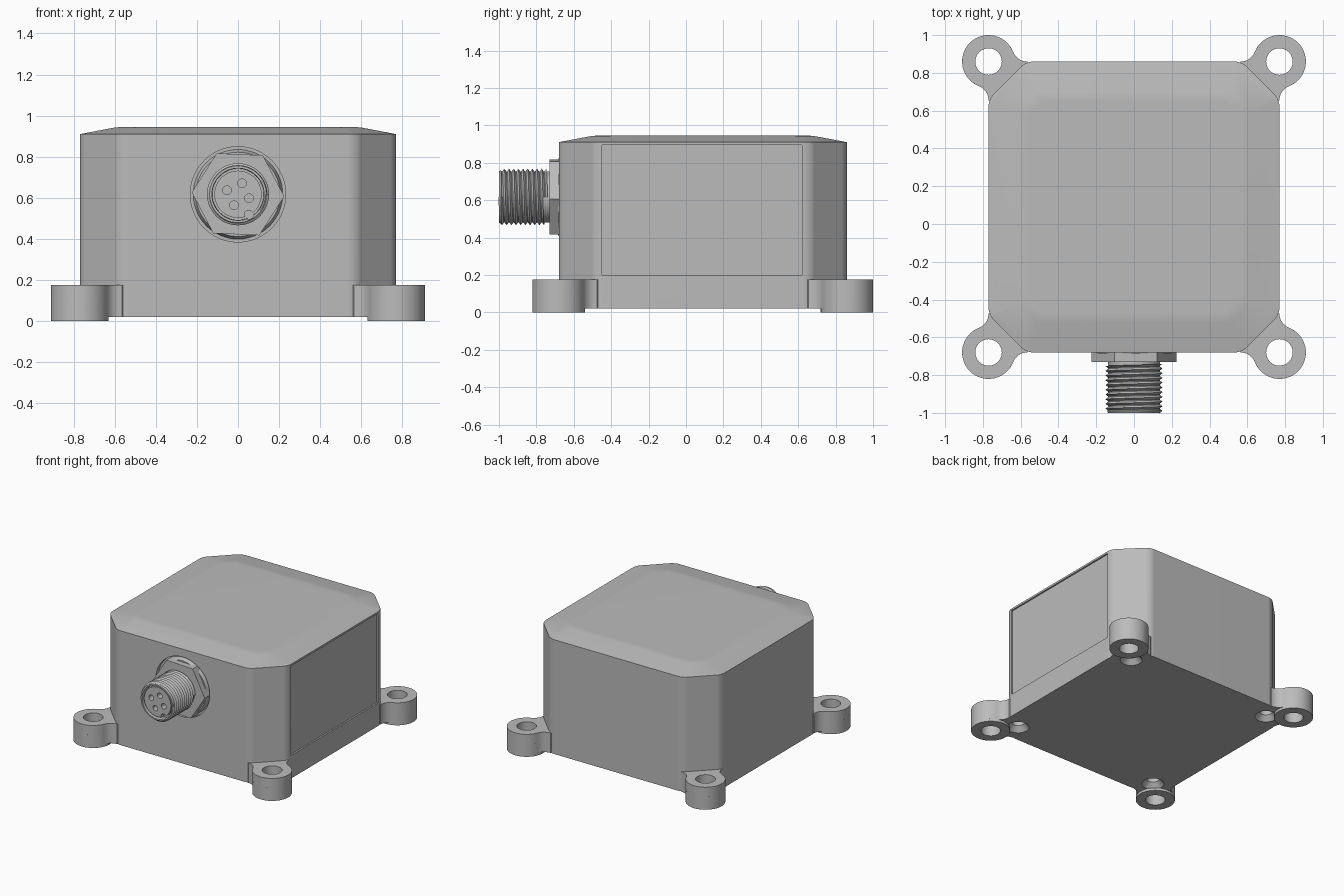
import bpy, bmesh
from math import sin, cos, pi, radians, atan2
from mathutils import Matrix, Vector

if "Cube" in bpy.data.objects:
    bpy.data.objects.remove(bpy.data.objects["Cube"])

grey = bpy.data.materials.new("light_grey")
grey.use_nodes = True
grey.diffuse_color = (0.5, 0.5, 0.5, 1)
grey.node_tree.nodes["Principled BSDF"].inputs["Base Color"].default_value = grey.diffuse_color

HALF, MID_Y, CUT = 0.77, 0.09, 0.2      # body half width, centre in y, corner cut
FLOOR, RIM, TOP = 0.02, 0.91, 0.945
PORT_Z = 0.617


def finish(name, bm):
    bmesh.ops.recalc_face_normals(bm, faces=bm.faces)
    mesh = bpy.data.meshes.new(name)
    bm.to_mesh(mesh)
    bm.free()
    ob = bpy.data.objects.new(name, mesh)
    bpy.context.collection.objects.link(ob)
    mesh.materials.append(grey)
    return ob


def prism(name, pts, z0, z1):
    bm = bmesh.new()
    face = bm.faces.new([bm.verts.new((x, y, z0)) for x, y in pts])
    out = bmesh.ops.extrude_face_region(bm, geom=[face])
    bmesh.ops.translate(bm, vec=(0, 0, z1 - z0),
                        verts=[v for v in out["geom"] if isinstance(v, bmesh.types.BMVert)])
    return finish(name, bm)


def cone(name, place, r1, r2, depth, sides=48, axis="Z"):
    """Cone or cylinder starting at place and running up, or towards the front."""
    bm = bmesh.new()
    bmesh.ops.create_cone(bm, cap_ends=True, segments=sides, radius1=r1, radius2=r2, depth=depth,
                          matrix=Matrix.Translation((0, 0, depth / 2)))
    if axis == "Y":
        bm.transform(Matrix.Rotation(radians(90), 4, "X"))
    bm.transform(Matrix.Translation(place))
    return finish(name, bm)


def combine(ob, other, operation):
    mod = ob.modifiers.new("combine", "BOOLEAN")
    mod.operation, mod.object, mod.solver = operation, other, "EXACT"
    bpy.context.view_layer.objects.active = ob
    bpy.ops.object.modifier_apply(modifier=mod.name)
    bpy.data.objects.remove(other)


def smooth(ob, angle=25):
    bpy.ops.object.select_all(action="DESELECT")
    ob.select_set(True)
    bpy.context.view_layer.objects.active = ob
    bpy.ops.object.shade_smooth_by_angle(angle=radians(angle))
    mod = ob.modifiers.new("flat_faces", "WEIGHTED_NORMAL")
    mod.keep_sharp = True


def octagon(half, cut):
    a, b = half, half - cut
    return [(x, y + MID_Y) for x, y in
            [(a, -b), (a, b), (b, a), (-b, a), (-a, b), (-a, -b), (-b, -a), (b, -a)]]


# Housing: cut-corner box with a shallow sloped lid
bm = bmesh.new()
rings = [[bm.verts.new((x, y, z)) for x, y in octagon(h, c)]
         for h, c, z in [(HALF, CUT, FLOOR), (HALF, CUT, RIM), (HALF - 0.185, 0.09, TOP)]]
for low, high in zip(rings, rings[1:]):
    for i in range(8):
        j = (i + 1) % 8
        bm.faces.new((low[i], low[j], high[j], high[i]))
bm.faces.new(rings[0][::-1])
bm.faces.new(rings[2])
upright = [e for e in bm.edges if e.verts[0].co.z != e.verts[1].co.z
           and max(v.co.z for v in e.verts) < TOP - 0.01]
bmesh.ops.bevel(bm, geom=upright, offset=0.035, segments=5, profile=0.5, affect="EDGES")
lid = [e for e in bm.edges if all(v.co.z > TOP - 0.001 for v in e.verts)]
bmesh.ops.bevel(bm, geom=lid, offset=0.025, segments=3, profile=0.5, affect="EDGES")
housing = finish("housing", bm)

# Mounting lugs: outline of a round ear blended into the walls by fillets
R, FIL = 0.14, 0.08
reach = ((R + FIL) ** 2 - FIL ** 2) ** 0.5
touch = atan2(FIL, -reach)
half_web = []
for i in range(9):                      # concave fillet from wall to ear
    a = -pi / 2 + (touch - pi + pi / 2) * i / 8
    half_web.append((-reach + FIL * cos(a), FIL + FIL * sin(a)))
for i in range(1, 17):                  # outer ear, up to the diagonal
    a = touch + (pi / 4 - touch) * i / 16
    half_web.append((R * cos(a), R * sin(a)))
outline = [(-0.26, -0.05)] + half_web + [(y, x) for x, y in half_web[-2::-1]] + [(-0.05, -0.26)]

corners = [(sx, sy) for sx in (-1, 1) for sy in (-1, 1)]
for sx, sy in corners:
    cx, cy = sx * HALF, MID_Y + sy * HALF
    web = prism("lug_web", [(cx + sx * u, cy + sy * v) for u, v in outline], FLOOR, 0.175)
    combine(housing, web, "UNION")
    combine(housing, cone("lug_foot", (cx, cy, 0), R, R, 0.1, 64), "UNION")
for sx, sy in corners:
    cx, cy = sx * HALF, MID_Y + sy * HALF
    combine(housing, cone("lug_hole", (cx, cy, -0.1), 0.07, 0.07, 0.4), "DIFFERENCE")
    # Countersunk cover screw holes in the underside
    px, py = cx - sx * 0.14, cy - sy * 0.14
    combine(housing, cone("countersink", (px, py, FLOOR - 0.001), 0.08, 0.045, 0.04), "DIFFERENCE")
    combine(housing, cone("screw_hole", (px, py, 0.03), 0.045, 0.045, 0.1), "DIFFERENCE")

# Recessed label panel on the left wall
panel = prism("label_recess", [(HALF - 0.012, -0.45), (HALF + 0.1, -0.45),
                               (HALF + 0.1, 0.62), (HALF - 0.012, 0.62)], 0.2, 0.895)
combine(housing, panel, "DIFFERENCE")

# Round pocket behind the connector nut
front = MID_Y - HALF
combine(housing, cone("nut_pocket", (0, front + 0.03, PORT_Z), 0.232, 0.232, 0.1, 64, "Y"), "DIFFERENCE")
smooth(housing)

# Connector washer and hexagonal nut
smooth(cone("washer", (0, front + 0.03, PORT_Z), 0.218, 0.205, 0.035, 64, "Y"))
nut = cone("hex_nut", (0, 0, 0), 0.225, 0.225, 0.08, 6, "Y")
nut.data.transform(Matrix.Translation((0, front + 0.03, PORT_Z)) @ Matrix.Rotation(radians(32.5), 4, "Y"))
pts = [v.co for v in nut.data.vertices]
if max(p.x for p in pts) < 0.21:        # keep the nut's points to the sides
    nut.data.transform(Matrix.Translation((0, 0, PORT_Z)) @ Matrix.Rotation(radians(30), 4, "Y")
                       @ Matrix.Translation((0, 0, -PORT_Z)))

# Connector barrel: turned shell, groove and socket insert
profile = [(0, 0.68), (0.137, 0.68), (0.137, 0.985), (0.142, 0.99), (0.138, 1.0), (0.127, 1.0),
           (0.125, 0.95), (0.115, 0.95), (0.115, 0.99), (0, 0.99)]
bm = bmesh.new()
vs = [bm.verts.new((r, -d, PORT_Z)) for r, d in profile]
es = [bm.edges.new(p) for p in zip(vs, vs[1:])]
bmesh.ops.spin(bm, geom=vs + es, cent=(0, 0, PORT_Z), axis=(0, 1, 0), angle=2 * pi, steps=64)
bmesh.ops.remove_doubles(bm, verts=bm.verts, dist=0.0001)
barrel = finish("connector_barrel", bm)
for k in range(4):                      # contact holes
    a = radians(70 + 90 * k)
    combine(barrel, cone("contact", (0.057 * cos(a), -0.93, PORT_Z + 0.057 * sin(a)),
                         0.021, 0.021, 0.1, 24, "Y"), "DIFFERENCE")
combine(barrel, cone("key_notch", (0.053, -0.952, PORT_Z - 0.1), 0.022, 0.022, 0.1, 24, "Y"), "DIFFERENCE")
smooth(barrel, 30)

# Helical screw thread
PITCH, TURNS, STEPS = 0.025, 10, 48
bm = bmesh.new()
crest, root = [], []
for k in range(TURNS * STEPS + 1):
    a, d = 2 * pi * k / STEPS, 0.74 + PITCH * k / STEPS
    for row, r, shift in ((crest, 0.151, 0), (root, 0.134, PITCH / 2)):
        row.append(bm.verts.new((r * cos(a), -d - shift, PORT_Z + r * sin(a))))
for k in range(TURNS * STEPS):
    bm.faces.new((crest[k], crest[k + 1], root[k + 1], root[k]))
    n = k + STEPS
    if n + 1 < len(crest):
        bm.faces.new((root[k], root[k + 1], crest[n + 1], crest[n]))
thread = finish("screw_thread", bm)
smooth(thread, 30)
